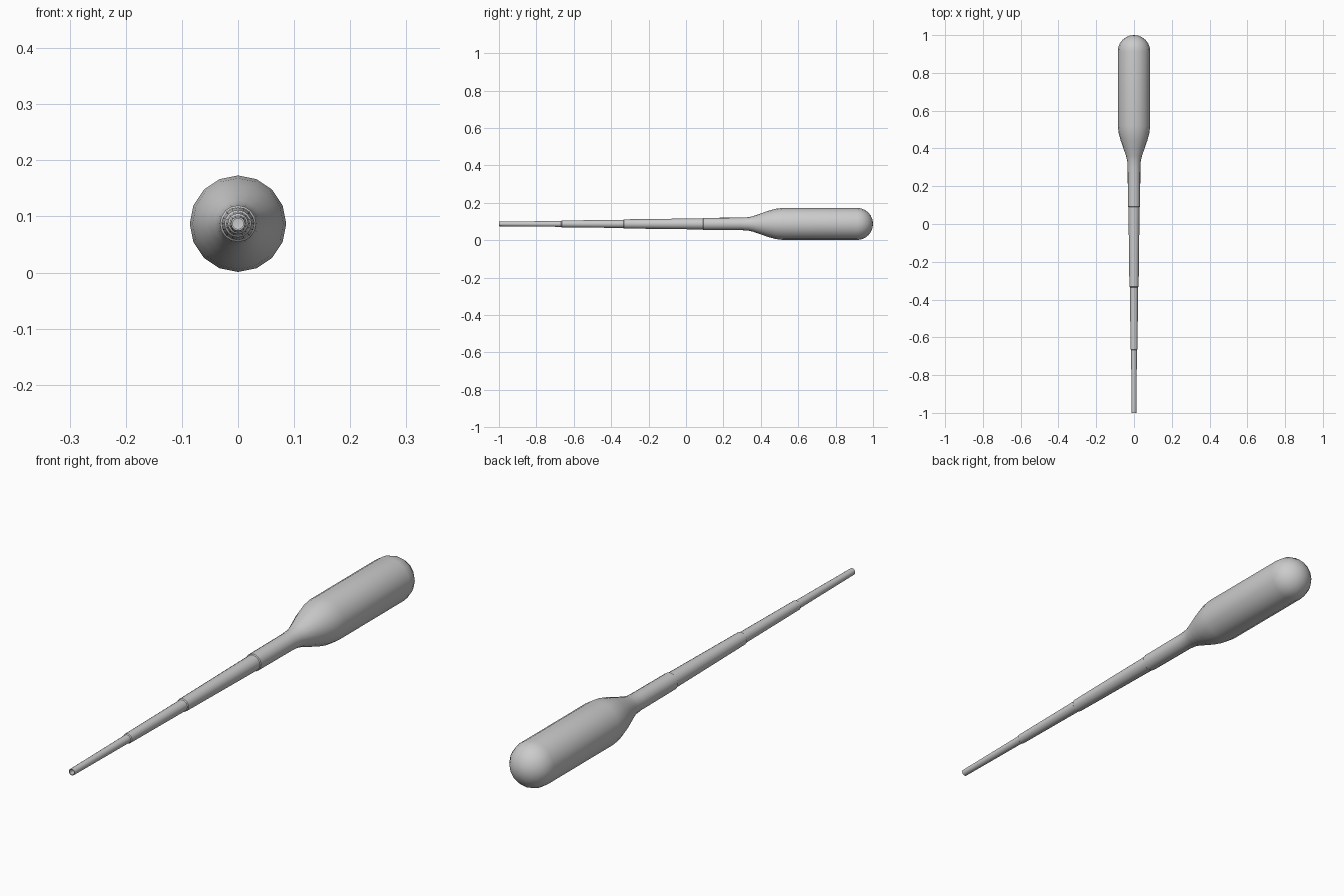
import bpy, bmesh, math

if "Cube" in bpy.data.objects:
    bpy.data.objects.remove(bpy.data.objects["Cube"])

SIDES = 16
AXIS_Z = 0.087
R = 0.086


def lathe(name, profile):
    """Revolve (y, radius) points about the long axis."""
    bm = bmesh.new()
    rings = []
    for y, r in profile:
        if r < 1e-5:
            rings.append([bm.verts.new((0, y, AXIS_Z))])
        else:
            rings.append([bm.verts.new((r * math.sin(2 * math.pi * i / SIDES), y,
                                        AXIS_Z + r * math.cos(2 * math.pi * i / SIDES)))
                          for i in range(SIDES)])
    for a, b in zip(rings, rings[1:]):
        for i in range(SIDES):
            j = (i + 1) % SIDES
            if len(b) == 1:
                bm.faces.new((a[i], a[j], b[0]))
            else:
                bm.faces.new((a[i], a[j], b[j], b[i]))
    bmesh.ops.recalc_face_normals(bm, faces=bm.faces)
    mesh = bpy.data.meshes.new(name)
    bm.to_mesh(mesh)
    bm.free()
    obj = bpy.data.objects.new(name, mesh)
    bpy.context.collection.objects.link(obj)
    bpy.context.view_layer.objects.active = obj
    obj.select_set(True)
    bpy.ops.object.shade_smooth_by_angle(angle=math.radians(35))
    return obj


# open tip with a thin inner lip, then the stepped stem
profile = [(-0.93, 0.0095), (-1.0, 0.0095), (-1.0, 0.0125)]
profile += [(-0.667, 0.0155), (-0.664, 0.0185),
            (-0.335, 0.0215), (-0.332, 0.0245),
            (0.0, 0.0285), (0.09, 0.0295), (0.093, 0.0325)]
# shoulder flaring into the bulb
profile += [(0.30, 0.0335), (0.335, 0.036), (0.36, 0.042), (0.40, 0.056),
            (0.44, 0.070), (0.48, 0.081), (0.52, R)]
# bulb with rounded end
profile += [(1 - R + R * math.sin(a), R * math.cos(a) if k < 6 else 0)
            for k, a in ((k, k * math.pi / 12) for k in range(7))]

lathe("dropper_pipette", profile)
